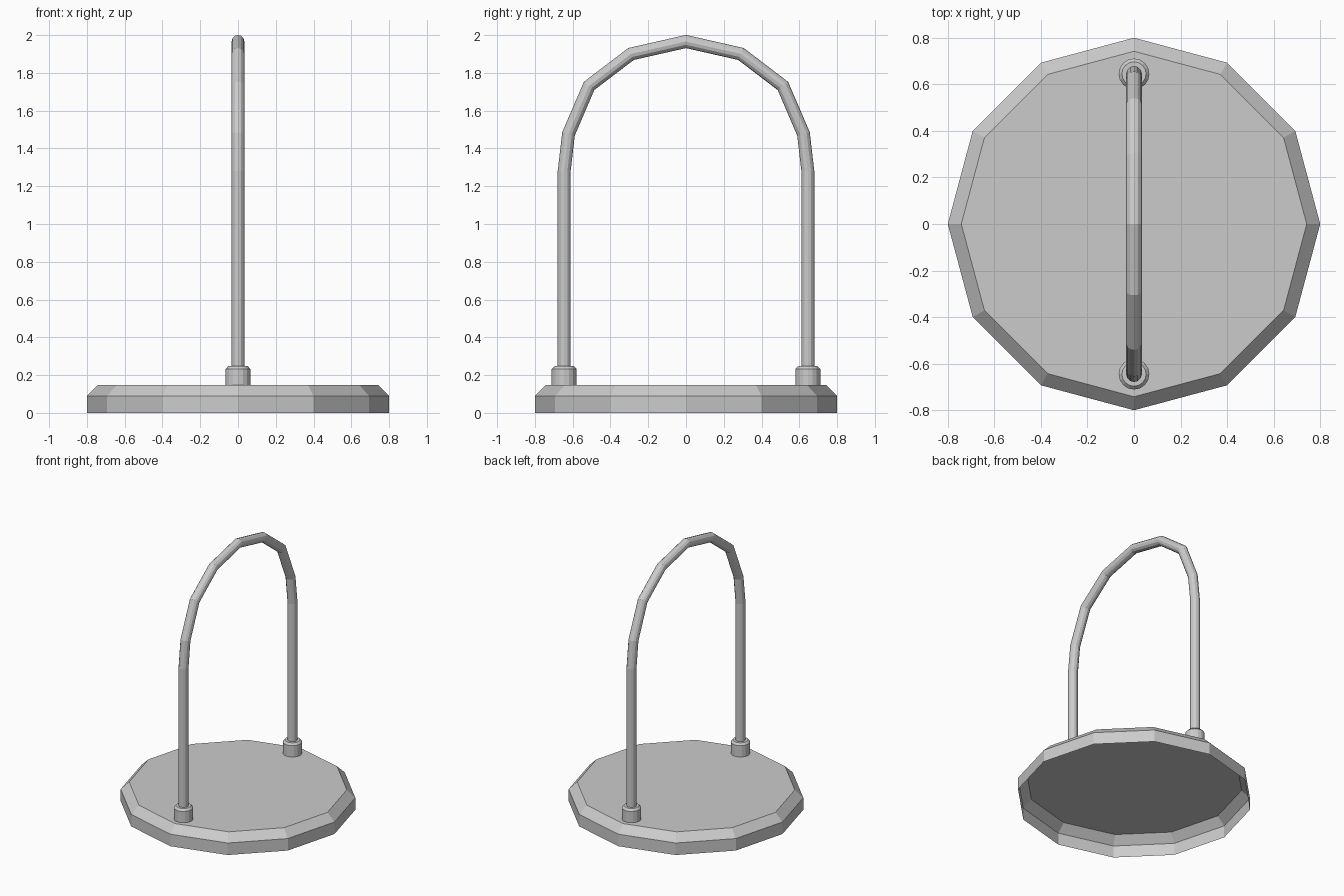
import bpy, bmesh
from math import pi, cos, sin
from mathutils import Vector

if "Cube" in bpy.data.objects:
    bpy.data.objects.remove(bpy.data.objects["Cube"])


def skin(name, rings, cap_end=True):
    # Bridge consecutive vertex rings into a flat-shaded shell
    bm = bmesh.new()
    loops = [[bm.verts.new(p) for p in ring] for ring in rings]
    n = len(loops[0])
    for a, b in zip(loops, loops[1:]):
        for i in range(n):
            j = (i + 1) % n
            bm.faces.new((a[i], a[j], b[j], b[i]))
    if cap_end:
        bm.faces.new(loops[-1])
    bm.normal_update()
    mesh = bpy.data.meshes.new(name)
    bm.to_mesh(mesh)
    bm.free()
    obj = bpy.data.objects.new(name, mesh)
    bpy.context.collection.objects.link(obj)
    return obj


def turned(name, profile, sides, y=0.0):
    # Stack of horizontal rings from (radius, height) pairs
    rings = [[(r * cos(2 * pi * i / sides), y + r * sin(2 * pi * i / sides), z)
              for i in range(sides)] for r, z in profile]
    return skin(name, rings)


def tube(name, path, radius, sides):
    # Mitred tube along a path in the YZ plane
    pts = [Vector((0, y, z)) for y, z in path]
    rings = []
    for k, p in enumerate(pts):
        d0 = (p - pts[max(k - 1, 0)]).normalized()
        d1 = (pts[min(k + 1, len(pts) - 1)] - p).normalized()
        t = (d0 + d1).normalized()
        miter = 1 / t.dot(d1 if d1.length else d0)
        side = Vector((1, 0, 0))
        normal = t.cross(side) * miter
        rings.append([p + radius * (cos(2 * pi * i / sides) * side
                                    + sin(2 * pi * i / sides) * normal)
                      for i in range(sides)])
    return skin(name, rings, cap_end=False)


# Twelve-sided base plate, chamfered on top and open underneath
turned("base_plate", [(0.8, 0), (0.8, 0.09), (0.742, 0.147)], 12)

# Sockets holding the ends of the hoop
for label, y in (("front", -0.645), ("back", 0.645)):
    turned(label + "_socket", [(0.066, 0.147), (0.066, 0.232), (0.052, 0.247)], 16, y)

# Arched hoop: half path mirrored over the apex
half = [(-0.645, 0.22), (-0.645, 1.28), (-0.622, 1.477),
        (-0.513, 1.731), (-0.291, 1.9)]
path = half + [(0, 1.966)] + [(-y, z) for y, z in reversed(half)]
hoop = tube("arched_hoop", path, 0.034, 12)
bm = bmesh.new()
bm.from_mesh(hoop.data)
bmesh.ops.recalc_face_normals(bm, faces=bm.faces)
bm.to_mesh(hoop.data)
bm.free()
